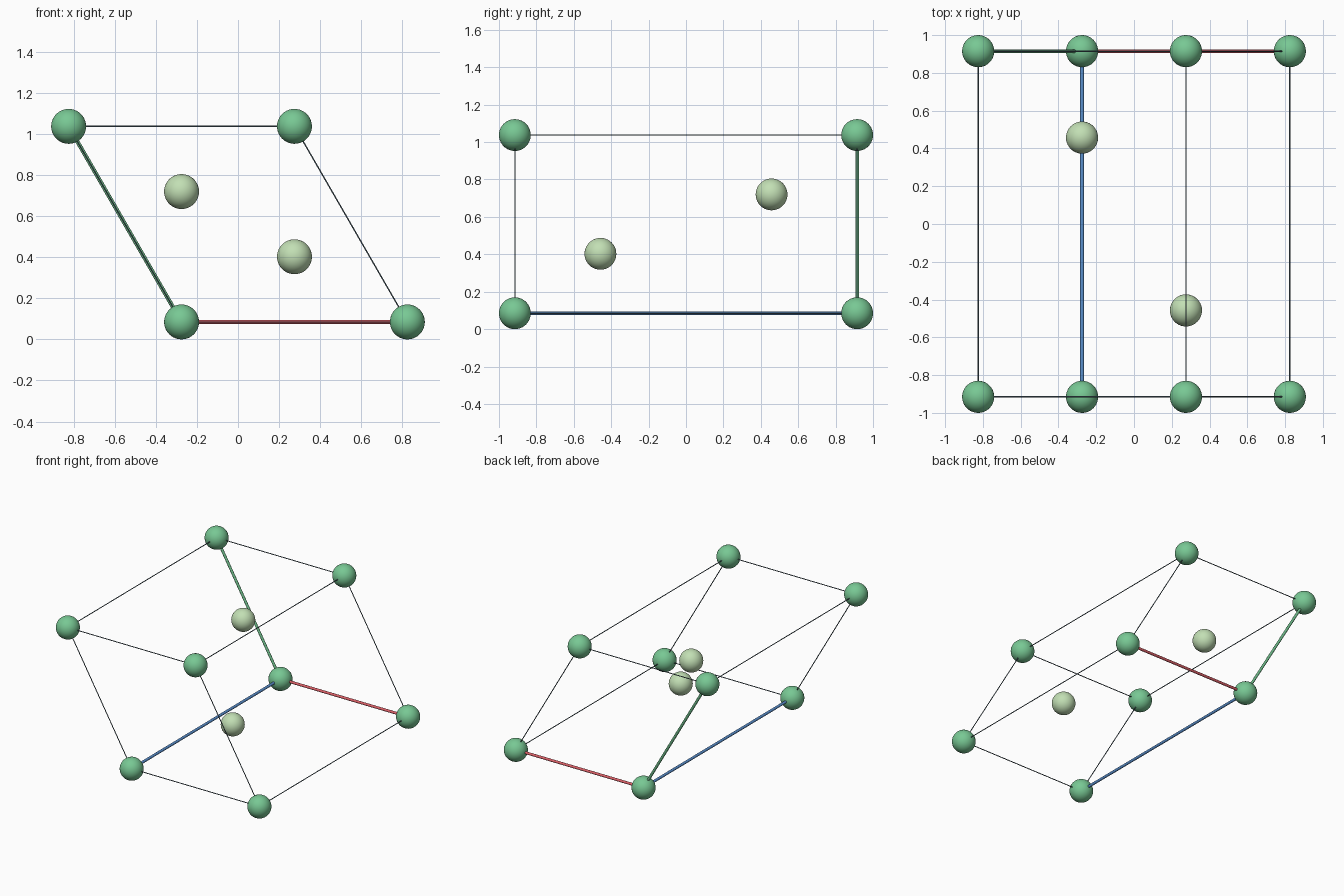
import bpy
from mathutils import Vector

if "Cube" in bpy.data.objects:
    bpy.data.objects.remove(bpy.data.objects["Cube"])


def material(name, rgb):
    """Flat colour given as sRGB 0-255, stored linear."""
    m = bpy.data.materials.new(name)
    lin = [((c / 255 + 0.055) / 1.055) ** 2.4 for c in rgb]
    m.diffuse_color = (*lin, 1)
    m.use_nodes = True
    m.node_tree.nodes["Principled BSDF"].inputs["Base Color"].default_value = m.diffuse_color
    return m


GREEN = material("corner green", (120, 200, 148))
PALE = material("pale green", (194, 223, 180))
RED = material("axis red", (222, 98, 106))
AXIS_GREEN = material("axis green", (112, 190, 140))
BLUE = material("axis blue", (92, 146, 208))
SLATE = material("edge slate", (88, 110, 122))

# Lattice: origin corner and three cell vectors
ORIGIN = Vector((-0.275, 0.915, 0.085))
A = Vector((1.1, 0, 0))
B = Vector((-0.55, 0, 0.9526))
C = Vector((0, -1.83, 0))
BALL_R = 0.085


def point(u, v, w):
    return ORIGIN + A * u + B * v + C * w


def ball(name, centre, mat):
    bpy.ops.mesh.primitive_uv_sphere_add(segments=40, ring_count=20,
                                         radius=BALL_R, location=centre)
    ob = bpy.context.object
    ob.name = name
    ob.data.materials.append(mat)
    bpy.ops.object.shade_smooth()


def rod(name, p, q, radius, mat):
    d = q - p
    bpy.ops.mesh.primitive_cylinder_add(vertices=16, radius=radius,
                                        depth=d.length, location=(p + q) / 2)
    ob = bpy.context.object
    ob.name = name
    ob.rotation_euler = d.to_track_quat('Z', 'Y').to_euler()
    ob.data.materials.append(mat)
    bpy.ops.object.shade_smooth_by_angle()


# Corner balls
for u in (0, 1):
    for v in (0, 1):
        for w in (0, 1):
            ball(f"corner_ball_{u}{v}{w}", point(u, v, w), GREEN)

# Two balls inside the cell
ball("inner_ball_back", point(1 / 3, 2 / 3, 1 / 4), PALE)
ball("inner_ball_front", point(2 / 3, 1 / 3, 3 / 4), PALE)

# Cell edges: thick coloured axes at the origin corner, thin dark elsewhere
for axis, axis_mat in enumerate((RED, AXIS_GREEN, BLUE)):
    for i in (0, 1):
        for j in (0, 1):
            start = [i, j]
            start.insert(axis, 0)
            end = [i, j]
            end.insert(axis, 1)
            p, q = point(*start), point(*end)
            if i == j == 0:
                rod(f"axis_rod_{axis}", p, q, 0.01, axis_mat)
            else:
                rod(f"cell_edge_{axis}{i}{j}", p, q, 0.0032, SLATE)
